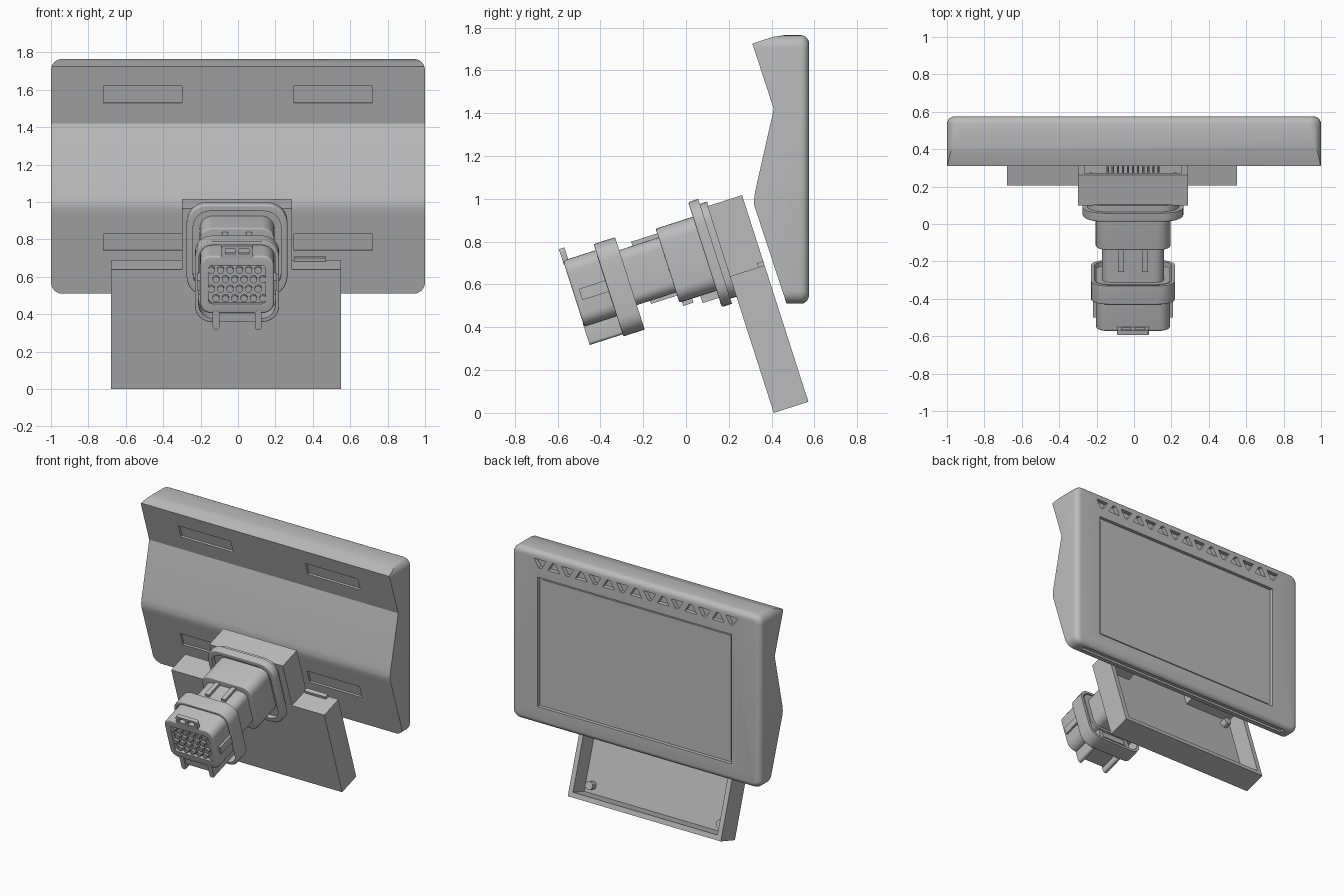
import bpy, bmesh, math
from mathutils import Matrix, Vector

cube = bpy.data.objects.get("Cube")
if cube:
    bpy.data.objects.remove(cube)

grey = bpy.data.materials.new("mid_grey")
grey.use_nodes = True
grey.diffuse_color = (0.5, 0.5, 0.5, 1)
grey.node_tree.nodes["Principled BSDF"].inputs["Base Color"].default_value = (0.5, 0.5, 0.5, 1)

WORLD = Matrix.Identity(4)
# Tilted frame of the stand: x across, y out of its back, z up its length
TILT = Matrix.Translation((0, 0.41, 0)) @ Matrix.Rotation(math.radians(17.8), 4, "X")


def finish(name, bm, frame):
    bmesh.ops.recalc_face_normals(bm, faces=bm.faces)
    bm.transform(frame)
    mesh = bpy.data.meshes.new(name)
    bm.to_mesh(mesh)
    bm.free()
    mesh.materials.append(grey)
    obj = bpy.data.objects.new(name, mesh)
    bpy.context.collection.objects.link(obj)
    return obj


def solid(name, loop, vec, frame=WORLD, bevel=0, bevel_y=None):
    """Extrude a closed loop; optionally round the rim lying at bevel_y."""
    bm = bmesh.new()
    face = bm.faces.new([bm.verts.new(p) for p in loop])
    new = bmesh.ops.extrude_face_region(bm, geom=[face])["geom"]
    bmesh.ops.translate(bm, vec=vec, verts=[v for v in new if isinstance(v, bmesh.types.BMVert)])
    if bevel:
        rim = [e for e in bm.edges if all(abs(v.co.y - bevel_y) < 1e-4 for v in e.verts)]
        bmesh.ops.bevel(bm, geom=rim, offset=bevel, segments=5, profile=0.5, affect="EDGES")
    return finish(name, bm, frame)


def block(name, x, y, z, r=0, frame=TILT, bevel=0, bevel_end=0):
    """Box from ranges, with corners of radius r seen along y."""
    if r:
        loop = []
        for k, (cx, cz) in enumerate([(x[1] - r, z[1] - r), (x[0] + r, z[1] - r),
                                      (x[0] + r, z[0] + r), (x[1] - r, z[0] + r)]):
            for i in range(7):
                a = math.pi / 2 * (k + i / 6)
                loop.append((cx + r * math.cos(a), y[0], cz + r * math.sin(a)))
    else:
        loop = [(x[i], y[0], z[j]) for i, j in ((0, 0), (1, 0), (1, 1), (0, 1))]
    return solid(name, loop, (0, y[1] - y[0], 0), frame, bevel, y[bevel_end])


def pegs(name, spots, y, r, sides=10):
    """Several round pegs along y as one object."""
    bm = bmesh.new()
    for x, z in spots:
        m = Matrix.Translation((x, (y[0] + y[1]) / 2, z)) @ Matrix.Rotation(math.pi / 2, 4, "X")
        bmesh.ops.create_cone(bm, cap_ends=True, segments=sides, radius1=r, radius2=r,
                              depth=y[1] - y[0], matrix=m)
    return finish(name, bm, TILT)


def carve(obj, cutters, operation="DIFFERENCE"):
    for c in cutters:
        mod = obj.modifiers.new("carve", "BOOLEAN")
        mod.operation, mod.solver, mod.object = operation, "EXACT", c
    bpy.context.view_layer.update()
    deps = bpy.context.evaluated_depsgraph_get()
    mesh = bpy.data.meshes.new_from_object(obj.evaluated_get(deps))
    obj.modifiers.clear()
    obj.data = mesh
    for c in cutters:
        bpy.data.objects.remove(c)


# Display housing: rounded slab trimmed to the wedge-backed side profile
housing = block("display_housing", (-1, 1), (0.2, 0.575), (0.51, 1.765), 0.06, WORLD, 0.04, 1)
profile = [(0.31, 1.725), (0.36, 1.742), (0.41, 1.757), (0.46, 1.765), (0.5, 1.8), (0.7, 1.8),
           (0.7, 0.4), (0.506, 0.4), (0.33, 0.935), (0.32, 0.965), (0.317, 0.99), (0.322, 1.03),
           (0.41, 1.42)]
wedge = solid("wedge", [(-1.1, y, z) for y, z in profile], (2.2, 0, 0))
carve(housing, [wedge], "INTERSECT")

# Screen recess, bottom groove and the four label pockets
cuts = [block("screen_cut", (-0.77, 0.79), (0.55, 0.7), (0.64, 1.58), 0, WORLD),
        block("groove_cut", (-0.9, 0.9), (0.505, 0.545), (0.4, 0.525), 0, WORLD)]
for x in ((-0.72, -0.3), (0.3, 0.72)):
    cuts.append(block("pocket_cut", x, (0.3, 0.447), (1.467, 1.562)))
    cuts.append(block("pocket_cut", x, (0.1, 0.224), (0.709, 0.804)))
# Row of alternating triangular vents
for i in range(15):
    cx, s = 0.77 - 0.11 * i, 1 if i % 2 else -1
    tri = [(cx - 0.048, 0.545, 1.68 - 0.03 * s), (cx + 0.048, 0.545, 1.68 - 0.03 * s),
           (cx + 0.012, 0.545, 1.68 + 0.03 * s), (cx - 0.012, 0.545, 1.68 + 0.03 * s)]
    cuts.append(solid("vent_cut", tri, (0, 0.1, 0)))
carve(housing, cuts)
block("screen_panel", (-0.75, 0.77), (0.54, 0.555), (0.66, 1.56), 0, WORLD)

# Stand: open-backed tray with a narrower tower for the connector
outline = [(-0.68, 0), (0.55, 0), (0.55, 0.67), (0.29, 0.67), (0.29, 1.014),
           (-0.3, 1.014), (-0.3, 0.67), (-0.68, 0.67)]
inside = [(-0.645, 0.035), (0.515, 0.035), (0.515, 0.635), (0.255, 0.635), (0.255, 0.98),
          (-0.265, 0.98), (-0.265, 0.635), (-0.645, 0.635)]
stand = solid("stand_tray", [(x, 0, z) for x, z in outline], (0, 0.17, 0), TILT)
carve(stand, [solid("tray_cut", [(x, 0.035, z) for x, z in inside], (0, 0.3, 0), TILT)])
block("side_tab", (0.3, 0.47), (0.14, 0.17), (0.66, 0.69))
pegs("tray_bosses", [(-0.59, 0.09), (0.46, 0.09), (-0.59, 0.58), (0.46, 0.58)], (0.03, 0.08), 0.03, 12)
pegs("tower_bosses", [(-0.23, 0.94), (0.22, 0.94)], (0.03, 0.15), 0.03, 12)
pegs("board_pins", [(-0.14 + 0.027 * i, z) for i in range(11) for z in (0.76, 0.8, 0.84)],
     (0.03, 0.14), 0.007, 6)

# Connector flange with a recessed ring
flange = block("connector_flange", (-0.275, 0.265), (-0.08, -0.03), (0.545, 1.06), 0.11, TILT, 0.01)
carve(flange, [block("ring_cut", (-0.24, 0.23), (-0.2, -0.05), (0.58, 1.025), 0.09)])
block("flange_seat", (-0.25, 0.24), (-0.04, 0.005), (0.57, 1.035), 0.09)

# Connector body and ribbed neck
block("connector_body", (-0.205, 0.195), (-0.262, -0.04), (0.625, 0.988), 0.07, TILT, 0.008)
block("body_foot", (-0.06, 0.05), (-0.25, -0.2), (0.605, 0.65))
block("body_lug", (-0.09, 0.08), (-0.16, -0.07), (0.59, 0.64))
block("connector_neck", (-0.17, 0.16), (-0.47, -0.25), (0.675, 0.945), 0.05)
for x in (-0.07, 0.06):
    block("neck_rib", (x - 0.016, x + 0.016), (-0.39, -0.25), (0.66, 0.965))

# Hollow locking collar around the plug
collar = block("locking_collar", (-0.23, 0.22), (-0.56, -0.455), (0.555, 1.008), 0.09, TILT, 0.006)
carve(collar, [block("collar_cut", (-0.21, 0.2), (-0.7, -0.3), (0.576, 0.988), 0.075)])

# Plug with its recessed pin face
plug = block("plug_body", (-0.203, 0.193), (-0.72, -0.455), (0.655, 0.978), 0.06, TILT, 0.012)
carve(plug, [block("face_cut", (-0.157, 0.147), (-0.8, -0.695), (0.71, 0.925), 0.02)])
spots = [(-0.005 + 0.05 * (i - 2.5 + 0.25 * (-1) ** row), 0.737 + 0.053 * row)
         for row in range(4) for i in range(6)]
pegs("plug_pins", spots, (-0.718, -0.69), 0.019)

# Latches around the plug
top_latch = block("top_latch", (-0.09, 0.08), (-0.722, -0.695), (0.96, 1.035), 0.015)
carve(top_latch, [block("latch_cut", x, (-0.9, -0.6), (0.99, 1.018))
                  for x in ((-0.068, -0.015), (0.005, 0.058))])
block("bottom_latch", (-0.1, 0.09), (-0.71, -0.47), (0.605, 0.67))
for x in ((-0.135, -0.1), (0.09, 0.125)):
    block("latch_hook", x, (-0.722, -0.465), (0.565, 0.67), 0.014)
for x in ((-0.218, -0.19), (0.18, 0.208)):
    block("side_catch", x, (-0.69, -0.55), (0.775, 0.83))

# Smooth the fillets, keep hard edges crisp
for obj in bpy.context.collection.objects:
    if obj.type == "MESH":
        obj.data.shade_smooth()
        obj.data.set_sharp_from_angle(angle=math.radians(30))
